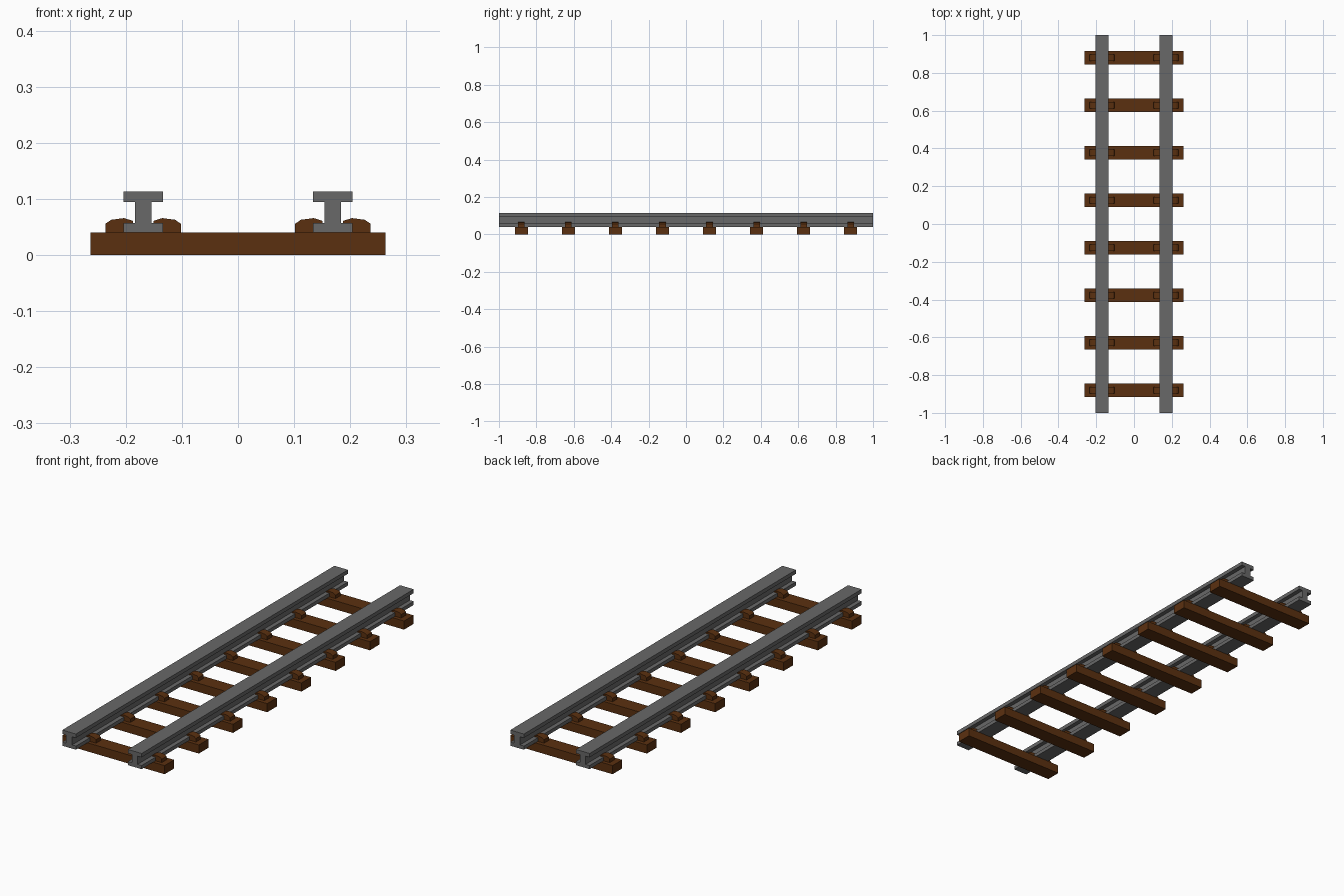
import bpy, bmesh

if "Cube" in bpy.data.objects:
    bpy.data.objects.remove(bpy.data.objects["Cube"])

RAIL_X = 0.169
SLEEPERS = 8
PITCH = 0.2515

wood = bpy.data.materials.new("wood")
wood.diffuse_color = (0.105, 0.03, 0.005, 1)
wood.use_nodes = True
wood.node_tree.nodes["Principled BSDF"].inputs["Base Color"].default_value = wood.diffuse_color
steel = bpy.data.materials.new("steel")
steel.diffuse_color = (0.14, 0.14, 0.14, 1)
steel.use_nodes = True
steel.node_tree.nodes["Principled BSDF"].inputs["Base Color"].default_value = steel.diffuse_color


def extrude_profile(name, points, length, location, material):
    """Extrude an x/z outline along y, centred on the location."""
    bm = bmesh.new()
    face = bm.faces.new([bm.verts.new((x, -length / 2, z)) for x, z in points])
    moved = bmesh.ops.extrude_face_region(bm, geom=[face])["geom"]
    verts = [g for g in moved if isinstance(g, bmesh.types.BMVert)]
    bmesh.ops.translate(bm, verts=verts, vec=(0, length, 0))
    bmesh.ops.recalc_face_normals(bm, faces=bm.faces)
    mesh = bpy.data.meshes.new(name)
    bm.to_mesh(mesh)
    bm.free()
    mesh.materials.append(material)
    obj = bpy.data.objects.new(name, mesh)
    obj.location = location
    bpy.context.collection.objects.link(obj)
    return obj


# Right half outlines
half_rail = [(0.035, 0.04), (0.035, 0.057), (0.015, 0.057),
             (0.015, 0.095), (0.035, 0.095), (0.035, 0.113)]
rail_profile = half_rail + [(-x, z) for x, z in reversed(half_rail)]
clip_profile = [(0.035, 0.04), (0.067, 0.04), (0.067, 0.056), (0.057, 0.063),
                (0.034, 0.066), (0.018, 0.061), (0.018, 0.057), (0.035, 0.057)]
sleeper_profile = [(-0.263, 0), (0.263, 0), (0.263, 0.04), (-0.263, 0.04)]

# Two I-section rails
for side, label in ((-1, "left"), (1, "right")):
    extrude_profile(f"{label}_rail", rail_profile, 2.0, (side * RAIL_X, 0, 0), steel)

# Sleepers, each with a pair of clips gripping the foot of either rail
for i in range(SLEEPERS):
    y = (i - (SLEEPERS - 1) / 2) * PITCH
    extrude_profile(f"sleeper_{i + 1}", sleeper_profile, 0.07, (0, y, 0), wood)
    for side, label in ((-1, "left"), (1, "right")):
        for flip, edge in ((-1, "a"), (1, "b")):
            points = [(flip * x, z) for x, z in clip_profile]
            extrude_profile(f"{label}_rail_clip_{i + 1}_{edge}", points, 0.035,
                            (side * RAIL_X, y, 0), wood)
